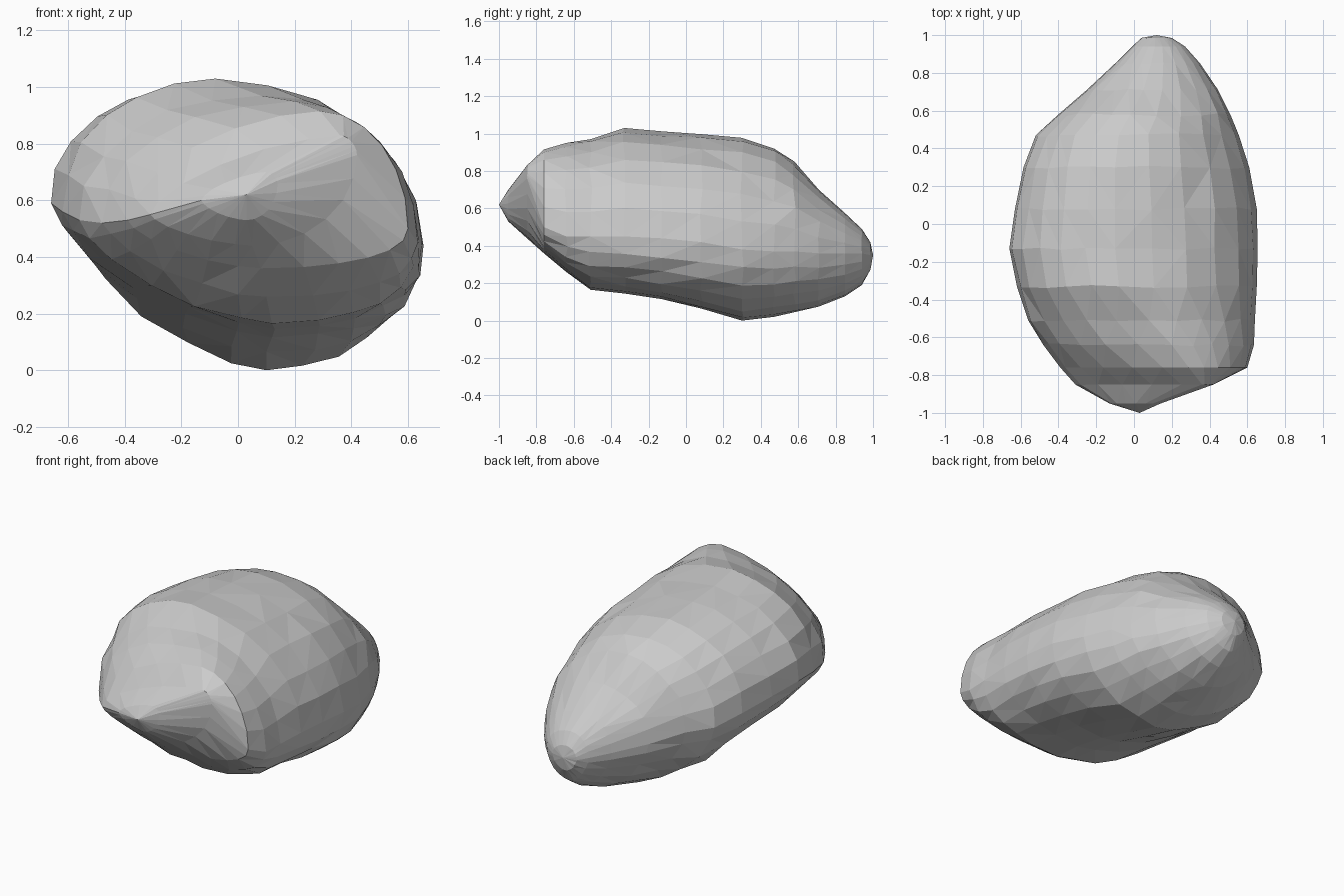
import bpy, bmesh, math, random

random.seed(4)

# Stations along the stone: y, left x/z, right x/z, top x/z, bottom x/z
STATIONS = [
    (-0.95, -0.13, 0.60, 0.14, 0.66, 0.10, 0.70, 0.03, 0.53),
    (-0.85, -0.31, 0.55, 0.42, 0.76, 0.36, 0.83, 0.05, 0.44),
    (-0.76, -0.39, 0.53, 0.60, 0.50, 0.29, 0.915, 0.08, 0.36),
    (-0.64, -0.48, 0.52, 0.635, 0.45, 0.20, 0.95, 0.10, 0.26),
    (-0.51, -0.56, 0.53, 0.64, 0.45, 0.08, 0.97, 0.12, 0.165),
    (-0.33, -0.62, 0.56, 0.65, 0.45, -0.08, 1.03, 0.13, 0.145),
    (-0.13, -0.66, 0.59, 0.655, 0.44, -0.10, 1.012, 0.12, 0.115),
    (0.08, -0.63, 0.57, 0.65, 0.42, -0.10, 0.997, 0.10, 0.065),
    (0.30, -0.585, 0.54, 0.61, 0.38, -0.10, 0.977, 0.10, 0.0),
    (0.47, -0.52, 0.50, 0.555, 0.37, -0.08, 0.92, 0.09, 0.02),
    (0.58, -0.40, 0.48, 0.51, 0.37, -0.02, 0.85, 0.09, 0.045),
    (0.71, -0.25, 0.42, 0.445, 0.36, 0.05, 0.70, 0.10, 0.075),
    (0.85, -0.10, 0.38, 0.35, 0.36, 0.09, 0.575, 0.11, 0.13),
    (0.94, -0.01, 0.36, 0.27, 0.36, 0.11, 0.49, 0.11, 0.19),
    (0.985, 0.04, 0.35, 0.20, 0.35, 0.11, 0.42, 0.11, 0.27),
]
STEPS = 6


def powers(y):
    """Squareness of the top right, top left, bottom left, bottom right."""
    if y < -0.8:
        return 1.8, 1.5, 1.5, 2.0
    if y < -0.7:
        return 2.0, 1.7, 1.5, 2.2
    if y < 0.2:
        return 1.97, 2.08, 1.5, 2.3
    return 1.97, 2.1, 1.55, 2.0


def ring(s):
    y, lx, lz, rx, rz, tx, tz, bx, bz = s
    corners = [((rx, rz), (tx, tz)), ((lx, lz), (tx, tz)),
               ((lx, lz), (bx, bz)), ((rx, rz), (bx, bz))]
    rough = 0.006 if -0.7 < y < 0.8 else 0.001
    pts = []
    for q, ((sx, sz), (vx, vz)) in enumerate(corners):
        e = 2 / powers(y)[q]
        for k in range(STEPS):
            a = math.pi / 2 * k / STEPS
            if q % 2:
                a = math.pi / 2 - a
            c = max(math.cos(a), 0) ** e
            d = max(math.sin(a), 0) ** e
            j = 0 if k == 0 else rough
            pts.append((vx + (sx - vx) * c + random.uniform(-j, j),
                        y + random.uniform(-j, j) * 1.5,
                        sz + (vz - sz) * d + random.uniform(-j, j)))
    return pts


# Stone: skin the rings and close both ends with a point
bm = bmesh.new()
rings = [[bm.verts.new(p) for p in ring(s)] for s in STATIONS]
n = len(rings[0])
front = bm.verts.new((0.03, -1.0, 0.62))
back = bm.verts.new((0.12, 1.0, 0.35))
for i in range(n):
    j = (i + 1) % n
    for a, b in zip(rings, rings[1:]):
        bm.faces.new((a[i], a[j], b[j], b[i]))
    bm.faces.new((front, rings[0][j], rings[0][i]))
    bm.faces.new((back, rings[-1][i], rings[-1][j]))
bmesh.ops.triangulate(bm, faces=bm.faces[:])
bmesh.ops.recalc_face_normals(bm, faces=bm.faces[:])
low = min(v.co.z for v in bm.verts)
bmesh.ops.translate(bm, verts=bm.verts[:], vec=(0, 0, -low))
mesh = bpy.data.meshes.new("stone")
bm.to_mesh(mesh)
bm.free()
stone = bpy.data.objects.new("stone", mesh)
bpy.context.collection.objects.link(stone)
